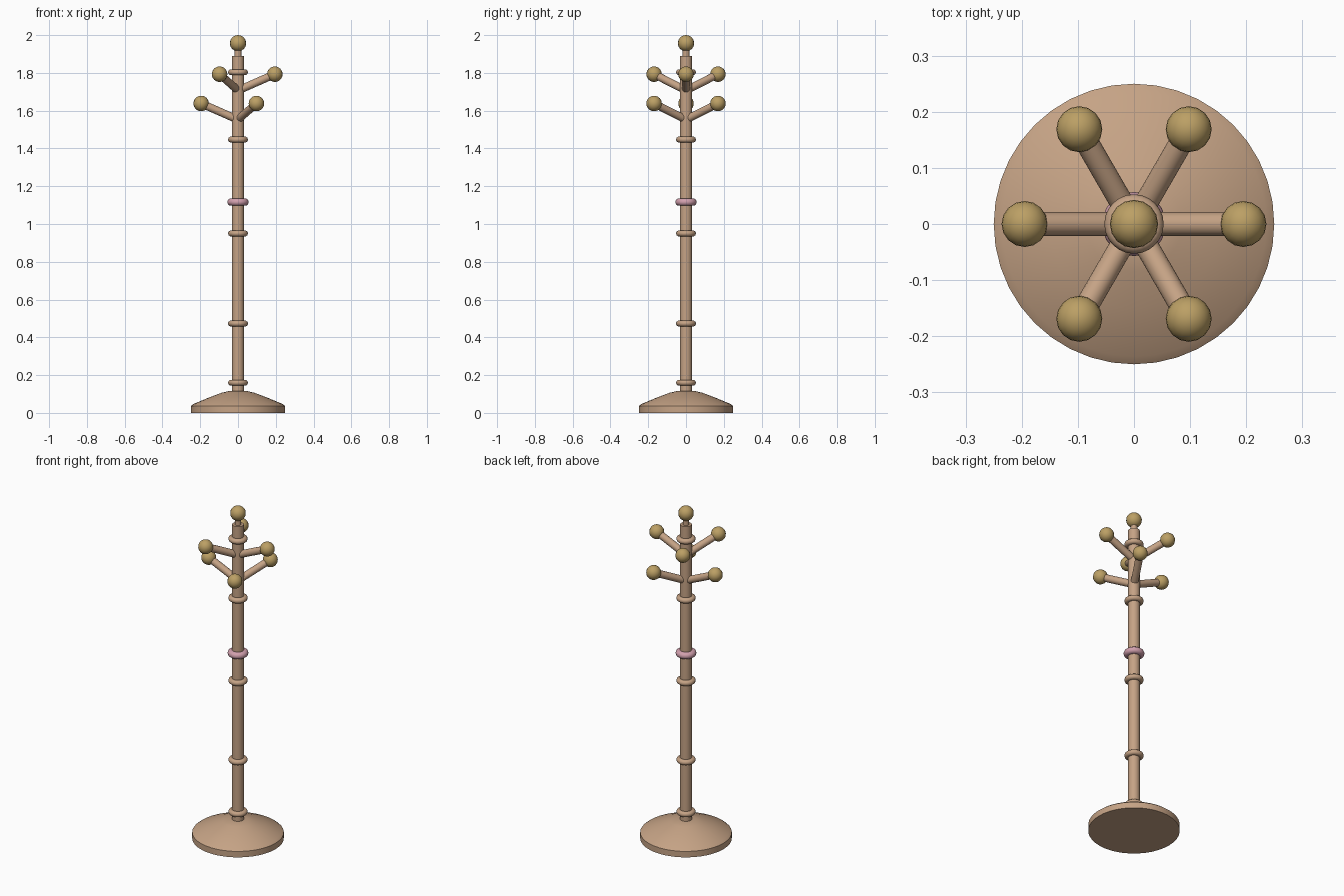
import bpy, math
from mathutils import Vector

if "Cube" in bpy.data.objects:
    bpy.data.objects.remove(bpy.data.objects["Cube"])


def material(name, rgb):
    m = bpy.data.materials.new(name)
    m.diffuse_color = (*rgb, 1.0)
    m.use_nodes = True
    m.node_tree.nodes["Principled BSDF"].inputs["Base Color"].default_value = m.diffuse_color
    return m


WOOD = material("tan wood", (0.56, 0.365, 0.235))
BRASS = material("dull gold", (0.50, 0.35, 0.13))
PINK = material("dusty pink", (0.64, 0.35, 0.42))


def finish(name, mat, angle=40):
    ob = bpy.context.object
    ob.name = name
    ob.data.materials.append(mat)
    bpy.ops.object.shade_smooth_by_angle(angle=math.radians(angle))
    return ob


def rod(name, a, b, r, mat, sides=20):
    a, b = Vector(a), Vector(b)
    d = b - a
    bpy.ops.mesh.primitive_cylinder_add(vertices=sides, radius=r, depth=d.length,
                                        location=(a + b) / 2,
                                        rotation=d.to_track_quat('Z', 'Y').to_euler())
    return finish(name, mat)


def ball(name, loc, r):
    bpy.ops.mesh.primitive_uv_sphere_add(segments=16, ring_count=12, radius=r, location=loc)
    return finish(name, BRASS, 60)


def ring(name, z, major, minor, mat):
    bpy.ops.mesh.primitive_torus_add(major_segments=24, minor_segments=10,
                                     major_radius=major, minor_radius=minor,
                                     location=(0, 0, z))
    return finish(name, mat, 60)


# Domed base, turned from a profile of (radius, height)
profile = [(0.25, 0), (0.25, 0.036), (0.236, 0.047), (0.15, 0.083), (0.085, 0.107), (0.05, 0.115)]
N = 40
verts = [(r * math.cos(2 * math.pi * i / N), r * math.sin(2 * math.pi * i / N), z)
         for r, z in profile for i in range(N)]
faces = [(k * N + i, k * N + (i + 1) % N, (k + 1) * N + (i + 1) % N, (k + 1) * N + i)
         for k in range(len(profile) - 1) for i in range(N)]
faces.append(tuple(reversed(range(N))))
faces.append(tuple(range((len(profile) - 1) * N, len(profile) * N)))
mesh = bpy.data.meshes.new("base")
mesh.from_pydata(verts, [], faces)
base = bpy.data.objects.new("base", mesh)
bpy.context.collection.objects.link(base)
bpy.context.view_layer.objects.active = base
base.select_set(True)
finish("base", WOOD, 50)

# Pole, neck and finial
rod("pole", (0, 0, 0.10), (0, 0, 1.89), 0.032, WOOD, 24)
rod("neck", (0, 0, 1.88), (0, 0, 1.93), 0.018, WOOD, 16)
ball("finial", (0, 0, 1.957), 0.043)

# Turned rings on the pole
for i, z in enumerate((0.16, 0.473, 0.95, 1.447, 1.803)):
    ring(f"pole_ring_{i + 1}", z, 0.037, 0.016, WOOD)
ring("pink_band", 1.116, 0.037, 0.02, PINK)

# Two staggered tiers of three pegs, each ending in a ball
for tier, z, start in (("lower", 1.552, 60), ("upper", 1.707, 0)):
    for k in range(3):
        a = math.radians(start + 120 * k)
        tip = (0.195 * math.cos(a), 0.195 * math.sin(a), z + 0.086)
        rod(f"{tier}_peg_{k + 1}", (0, 0, z), tip, 0.021, WOOD, 16)
        ball(f"{tier}_peg_ball_{k + 1}", tip, 0.041)
